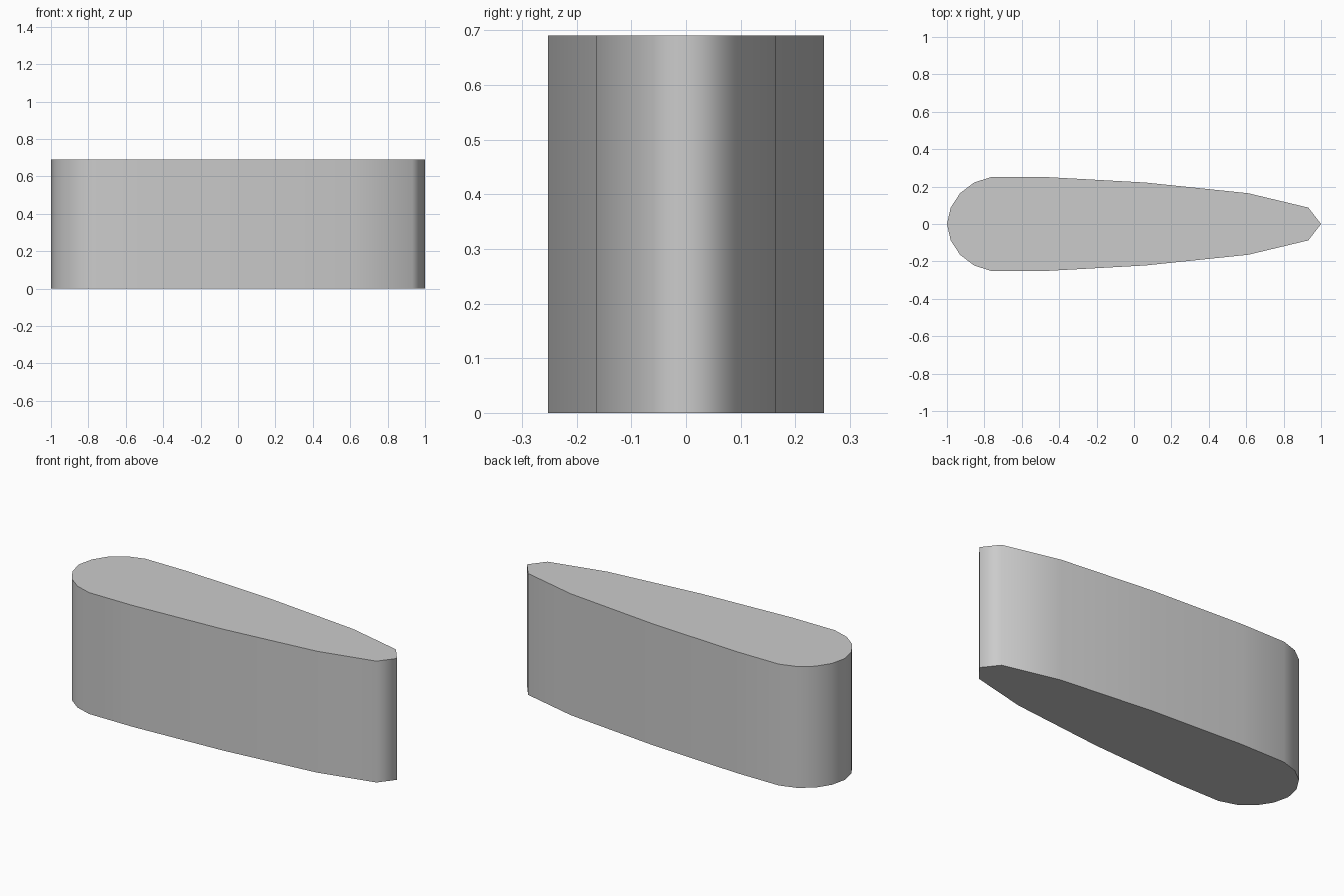
import bpy, bmesh, math

if "Cube" in bpy.data.objects:
    bpy.data.objects.remove(bpy.data.objects["Cube"])

HEIGHT = 0.69
HALF_WIDTH = 0.256

# x stations of the teardrop outline, blunt end to pointed end
stations = [-1.0, -0.98, -0.93, -0.855, -0.76, -0.49, 0.06, 0.61, 0.932, 1.0]

# half outline: widths follow an 18-sided circle stretched along x
upper = [(x, HALF_WIDTH * math.sin(math.radians(20 * i))) for i, x in enumerate(stations)]
upper[0], upper[-1] = (-1.0, 0.0), (1.0, 0.0)
lower = [(x, -y) for x, y in upper[1:-1]]
outline = lower[::-1]
outline = [upper[0]] + lower + [upper[-1]] + upper[-2:0:-1]

# extrude the outline into a solid
bm = bmesh.new()
base = bm.faces.new([bm.verts.new((x, y, 0)) for x, y in outline])
result = bmesh.ops.extrude_face_region(bm, geom=[base], use_keep_orig=True)
top_verts = [g for g in result["geom"] if isinstance(g, bmesh.types.BMVert)]
bmesh.ops.translate(bm, verts=top_verts, vec=(0, 0, HEIGHT))
bmesh.ops.recalc_face_normals(bm, faces=bm.faces)

mesh = bpy.data.meshes.new("teardrop_block")
bm.to_mesh(mesh)
bm.free()
block = bpy.data.objects.new("teardrop_block", mesh)
bpy.context.collection.objects.link(block)

# smooth sides, crisp rims
bpy.context.view_layer.objects.active = block
block.select_set(True)
bpy.ops.object.shade_smooth_by_angle(angle=math.radians(82))
